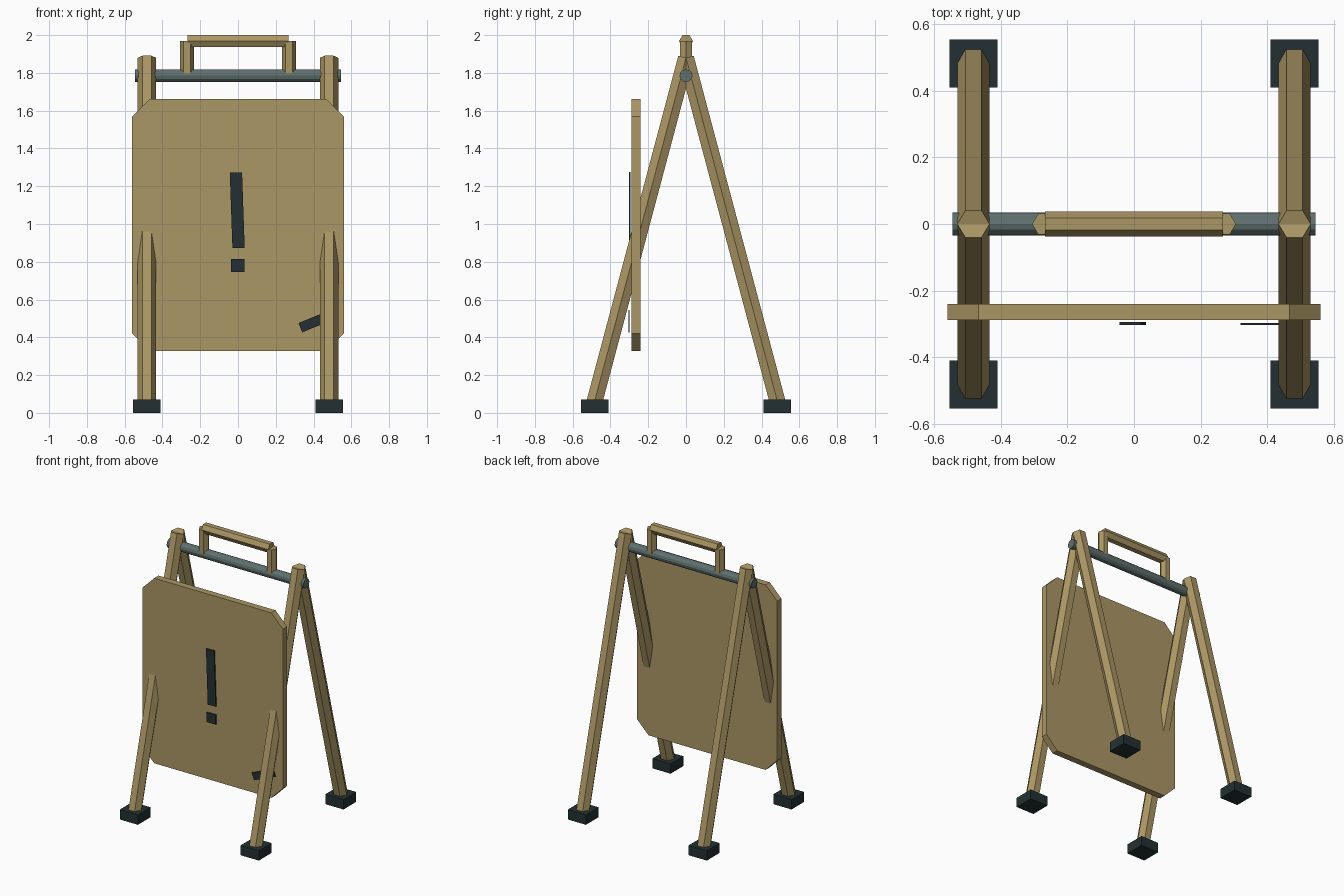
import bpy, bmesh, math
from mathutils import Vector

if "Cube" in bpy.data.objects:
    bpy.data.objects.remove(bpy.data.objects["Cube"])


def material(name, rgb):
    m = bpy.data.materials.new(name)
    m.diffuse_color = (*rgb, 1)
    m.use_nodes = True
    m.node_tree.nodes["Principled BSDF"].inputs["Base Color"].default_value = m.diffuse_color
    return m


WOOD = material("tan wood", (0.41, 0.31, 0.13))
METAL = material("grey metal", (0.115, 0.16, 0.155))
DARK = material("dark rubber", (0.017, 0.03, 0.032))


def loft(name, ring, depth, mat):
    """Extrude a flat ring of points along the depth vector."""
    bm = bmesh.new()
    a = [bm.verts.new(p) for p in ring]
    b = [bm.verts.new(Vector(p) + Vector(depth)) for p in ring]
    n = len(a)
    bm.faces.new(a)
    bm.faces.new(b[::-1])
    for i in range(n):
        bm.faces.new((a[i], b[i], b[(i + 1) % n], a[(i + 1) % n]))
    bmesh.ops.recalc_face_normals(bm, faces=bm.faces)
    mesh = bpy.data.meshes.new(name)
    bm.to_mesh(mesh)
    bm.free()
    mesh.materials.append(mat)
    obj = bpy.data.objects.new(name, mesh)
    bpy.context.collection.objects.link(obj)
    return obj


def rod(name, start, end, radius, corner, mat, sides=6):
    """Regular prism from start to end with one corner along the given direction."""
    start, end = Vector(start), Vector(end)
    u = Vector(corner)
    v = (end - start).normalized().cross(u)
    ring = [start + radius * (math.cos(t) * u + math.sin(t) * v)
            for t in (math.tau * i / sides for i in range(sides))]
    return loft(name, ring, end - start, mat)


def plate(name, outline, y, thickness, mat):
    """Upright plate from an x, z outline."""
    return loft(name, [(x, y, z) for x, z in outline], (0, thickness, 0), mat)


def tilted_rect(cx, cz, w, h, degrees):
    c, s = math.cos(math.radians(degrees)), math.sin(math.radians(degrees))
    return [(cx + x * c - z * s, cz + x * s + z * c)
            for x, z in ((-w / 2, -h / 2), (w / 2, -h / 2), (w / 2, h / 2), (-w / 2, h / 2))]


# Crossed legs with square rubber feet
SPREAD = 0.4825
for sx, side in ((-1, "left"), (1, "right")):
    for sy, end in ((-1, "front"), (1, "back")):
        x, y, h = sx * SPREAD, sy * SPREAD, 0.0725
        rod(f"{end}_{side}_leg", (x, sy * 0.487, 0.05), (x, 0, 1.88),
            0.0485, (1, 0, 0), WOOD)
        loft(f"{end}_{side}_foot",
             [(x - h, y - h, 0), (x + h, y - h, 0), (x + h, y + h, 0), (x - h, y + h, 0)],
             (0, 0, 0.071), DARK)

# Hinge bar and carrying handle
rod("hinge_bar", (-0.546, 0, 1.785), (0.546, 0, 1.785), 0.034, (0, 0, 1), METAL, 12)
for sx, side in ((-1, "left"), (1, "right")):
    rod(f"handle_{side}_post", (sx * 0.27, 0, 1.795), (sx * 0.27, 0, 1.969),
        0.036, (1, 0, 0), WOOD)
rod("handle_grip", (-0.267, 0, 1.968), (0.267, 0, 1.968), 0.037, (0, 1, 0), WOOD)

# Sign board with clipped corners
X, LOW, TOP, CUT = 0.56, 0.327, 1.662, 0.093
plate("board", [(-X + CUT, LOW), (X - CUT, LOW), (X, LOW + CUT), (X, TOP - CUT),
                (X - CUT, TOP), (-X + CUT, TOP), (-X, TOP - CUT), (-X, LOW + CUT)],
      -0.288, 0.048, WOOD)

# Dark warning marks held just off the board
plate("warning_stroke", tilted_rect(-0.004, 1.073, 0.065, 0.40, 2), -0.303, 0.008, DARK)
plate("warning_dot", tilted_rect(-0.002, 0.78, 0.072, 0.07, 0), -0.303, 0.008, DARK)
plate("corner_mark", tilted_rect(0.416, 0.486, 0.185, 0.053, 22), -0.304, 0.006, DARK)
